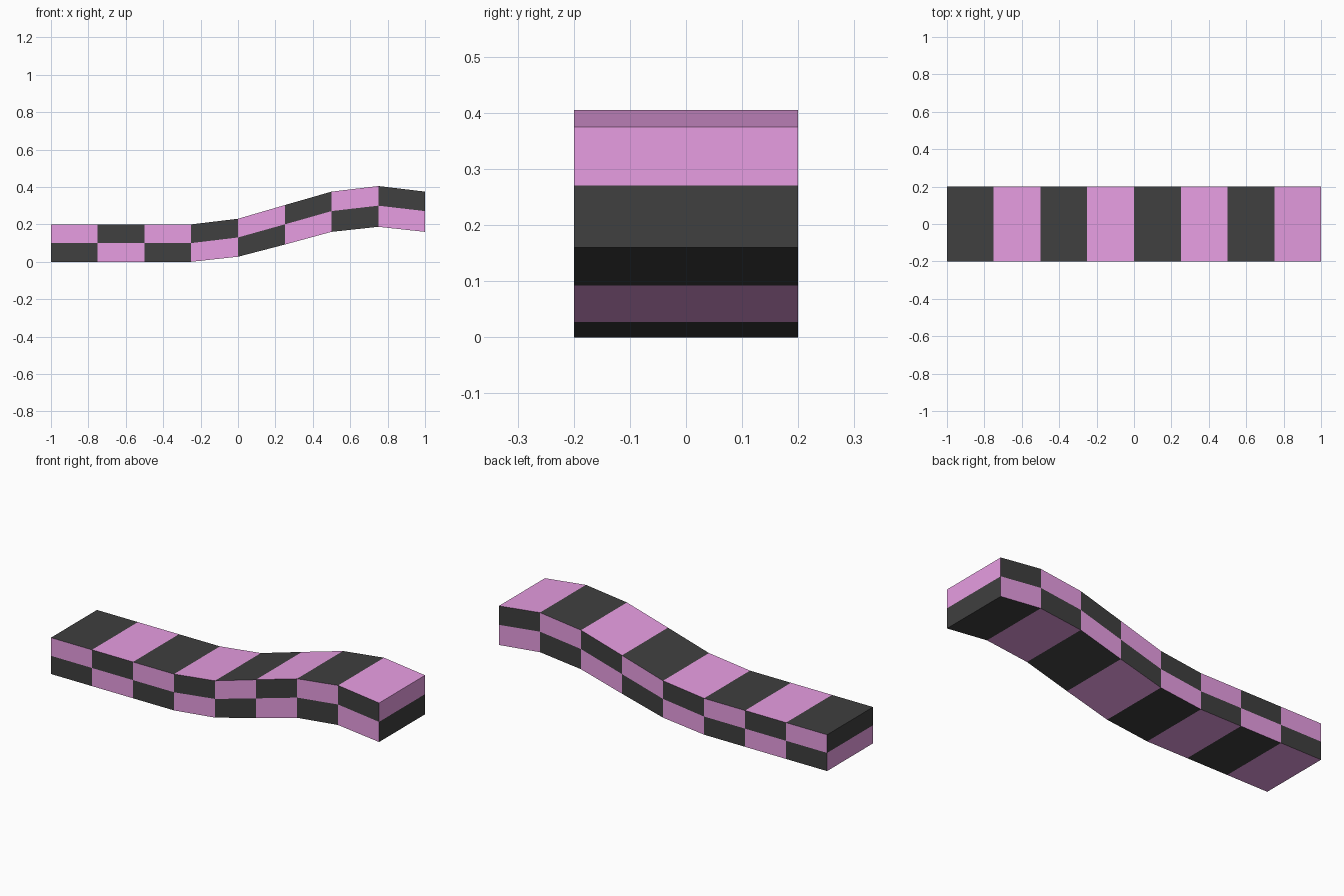
import bpy, bmesh

if "Cube" in bpy.data.objects:
    bpy.data.objects.remove(bpy.data.objects["Cube"])

# Side profile at each step along x: height of underside, middle and top
BOTTOM = [0, 0, 0, 0, 0.027, 0.092, 0.16, 0.187, 0.16]
MIDDLE = [0.1, 0.1, 0.1, 0.1, 0.13, 0.2, 0.271, 0.3, 0.271]
TOP = [0.2, 0.2, 0.2, 0.2, 0.23, 0.303, 0.375, 0.405, 0.375]
HALF_WIDTH = 0.2
STEPS = len(TOP) - 1
PINK, BLACK = 0, 1


def material(name, colour):
    mat = bpy.data.materials.new(name)
    mat.diffuse_color = colour
    mat.use_nodes = True
    mat.node_tree.nodes["Principled BSDF"].inputs["Base Color"].default_value = mat.diffuse_color
    return mat


bm = bmesh.new()
# Ring of six points per step: front side going up, back side going down
rings = []
for i, levels in enumerate(zip(BOTTOM, MIDDLE, TOP)):
    x = -1 + 2 * i / STEPS
    front = [bm.verts.new((x, -HALF_WIDTH, z)) for z in levels]
    back = [bm.verts.new((x, HALF_WIDTH, z)) for z in reversed(levels)]
    rings.append(front + back)

# Panels between rings: lower front, upper front, top, upper back, lower back, underside
EVEN_COLOURS = [BLACK, PINK, BLACK, PINK, BLACK, PINK]
for i in range(STEPS):
    a, b = rings[i], rings[i + 1]
    for k in range(6):
        n = (k + 1) % 6
        face = bm.faces.new((a[k], b[k], b[n], a[n]))
        face.material_index = (EVEN_COLOURS[k] + i) % 2

# End caps, each split into a lower and an upper band
for ring, lower, upper in ((rings[0], PINK, BLACK), (rings[-1], BLACK, PINK)):
    f0, f1, f2, b2, b1, b0 = ring
    bm.faces.new((f0, f1, b1, b0)).material_index = lower
    bm.faces.new((f1, f2, b2, b1)).material_index = upper

bmesh.ops.recalc_face_normals(bm, faces=bm.faces)
mesh = bpy.data.meshes.new("checkered_ramp")
bm.to_mesh(mesh)
bm.free()
mesh.materials.append(material("pink", (0.8, 0.34, 0.76, 1)))
mesh.materials.append(material("black", (0.05, 0.05, 0.05, 1)))
bpy.context.collection.objects.link(bpy.data.objects.new("checkered_ramp", mesh))
